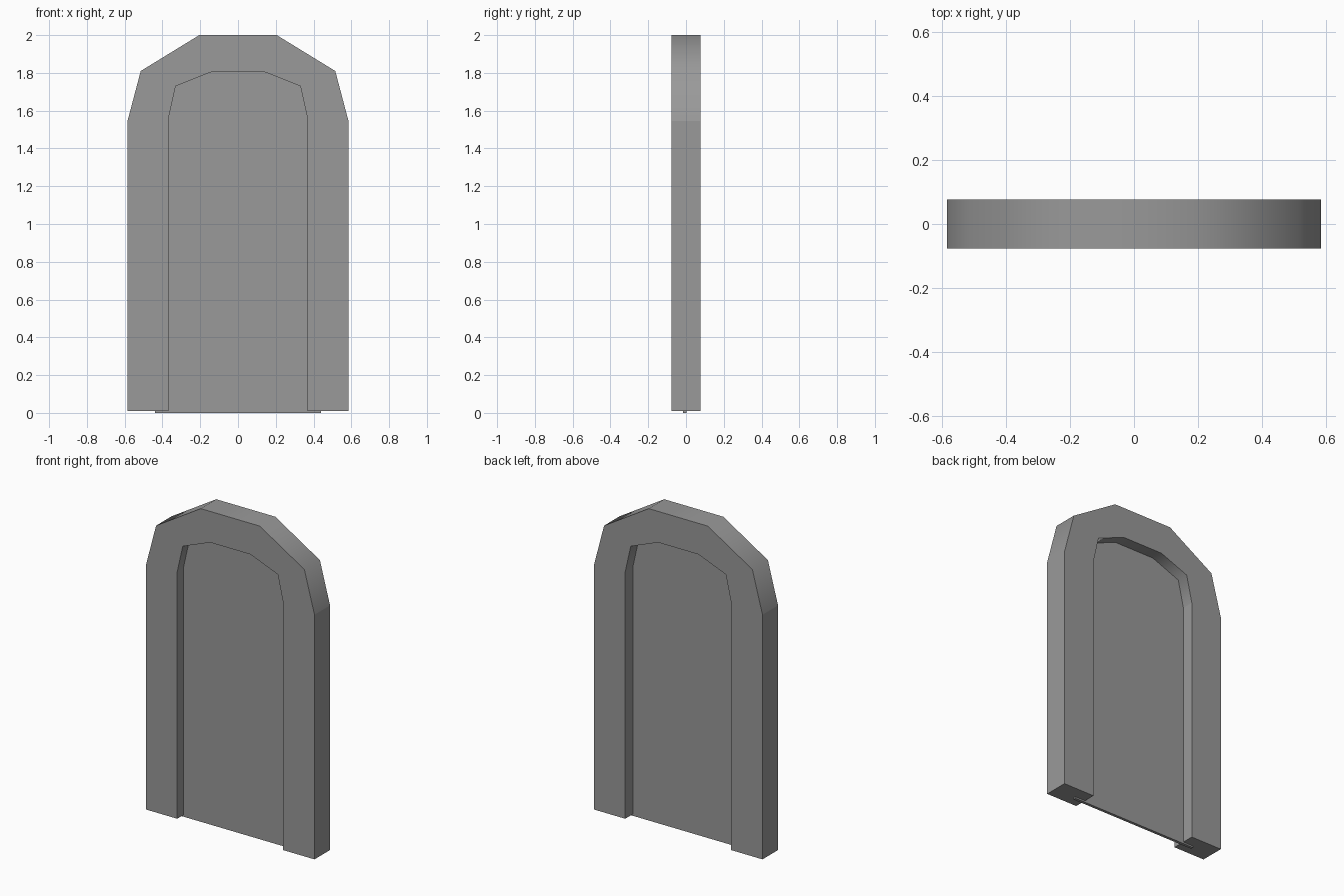
import bpy, bmesh

cube = bpy.data.objects.get("Cube")
if cube:
    bpy.data.objects.remove(cube, do_unlink=True)

stone = bpy.data.materials.new("plain_grey")
stone.use_nodes = True
stone.diffuse_color = (0.32, 0.32, 0.32, 1)
stone.node_tree.nodes["Principled BSDF"].inputs["Base Color"].default_value = stone.diffuse_color


def mirrored(half):
    """Complete an arch from its right half, listed bottom to top."""
    return half + [(-x, z) for x, z in reversed(half)]


def slab(name, outline, y_front, y_back, spring):
    """Extrude an x-z outline along y; the arched rim above the spring is smooth."""
    bm = bmesh.new()
    face = bm.faces.new([bm.verts.new((x, y_front, z)) for x, z in outline])
    moved = bmesh.ops.extrude_face_region(bm, geom=[face], use_keep_orig=True)["geom"]
    for v in moved:
        if isinstance(v, bmesh.types.BMVert):
            v.co.y = y_back
    bmesh.ops.recalc_face_normals(bm, faces=bm.faces)
    for f in bm.faces:
        f.smooth = abs(f.normal.y) < 0.5 and f.calc_center_median().z > spring
    mesh = bpy.data.meshes.new(name)
    bm.to_mesh(mesh)
    bm.free()
    mesh.materials.append(stone)
    obj = bpy.data.objects.new(name, mesh)
    bpy.context.collection.objects.link(obj)
    return obj


# Arched surround, open at the bottom
outer = [(0.585, 0.01), (0.585, 1.545), (0.515, 1.81), (0.205, 2.0)]
inner = [(0.368, 0.01), (0.368, 1.56), (0.33, 1.73), (0.14, 1.805)]
slab("door_frame", mirrored(outer) + mirrored(inner)[::-1], -0.077, 0.077, 1.5)

# Thin door leaf set into the surround
leaf = [(0.44, 0.0), (0.44, 1.56), (0.38, 1.78), (0.16, 1.86)]
slab("door_panel", mirrored(leaf), -0.016, 0.002, 1.5)
